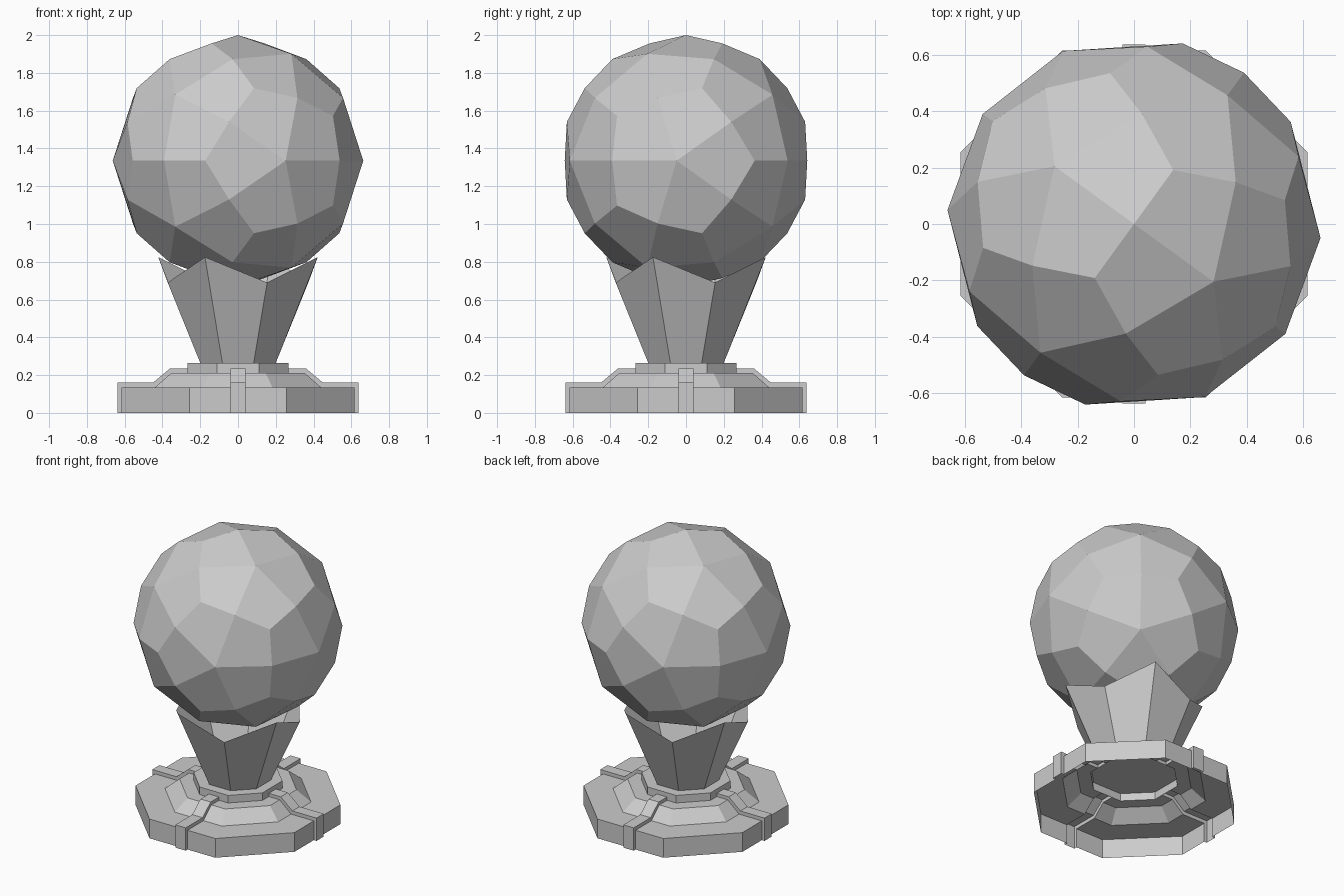
import bpy, bmesh, math
from mathutils import Matrix, Vector

if "Cube" in bpy.data.objects:
    bpy.data.objects.remove(bpy.data.objects["Cube"])

T8 = math.tan(math.pi / 8)
RIB = 0.04  # half width of a rib


def finish(bm, name):
    bmesh.ops.remove_doubles(bm, verts=bm.verts, dist=1e-5)
    bmesh.ops.recalc_face_normals(bm, faces=bm.faces)
    mesh = bpy.data.meshes.new(name)
    bm.to_mesh(mesh)
    bm.free()
    ob = bpy.data.objects.new(name, mesh)
    bpy.context.collection.objects.link(ob)
    return ob


def spin(k, x, y, z):
    return Matrix.Rotation(k * math.pi / 2, 3, 'Z') @ Vector((x, y, z))


# Octagonal base shell with four raised rib channels, open underneath
base_path = [(.617, 0), (.617, .135), (.44, .135), (.352, .212),
             (.267, .212), (.267, .265), (.2, .265)]
rib_path = [(.638, 0), (.638, .16), (.45, .16), (.36, .235), (.267, .235)]

bm = bmesh.new()


def ring(a, z):
    offsets = (-a * T8, -RIB, RIB, a * T8)
    return [bm.verts.new(spin(k, a, o, z)) for k in range(4) for o in offsets]


rings = [ring(a, z) for a, z in base_path]
for i in range(len(rings) - 1):
    lo, hi = rings[i], rings[i + 1]
    for j in range(16):
        if j % 4 == 1 and i < len(rib_path) - 1:
            continue  # the rib channel replaces this strip
        n = (j + 1) % 16
        bm.faces.new((lo[j], lo[n], hi[n], hi[j]))
for k in range(4):
    left = [bm.verts.new(spin(k, a, -RIB, z)) for a, z in rib_path]
    right = [bm.verts.new(spin(k, a, RIB, z)) for a, z in rib_path]
    for i in range(len(rib_path) - 1):
        b0, b1 = rings[i], rings[i + 1]
        l, r = 4 * k + 1, 4 * k + 2
        bm.faces.new((left[i], right[i], right[i + 1], left[i + 1]))
        bm.faces.new((b0[l], left[i], left[i + 1], b1[l]))
        bm.faces.new((right[i], b0[r], b1[r], right[i + 1]))
finish(bm, "ribbed_base")

# Flared eight-sided cup with alternating high and low rim points
bm = bmesh.new()
bottom, top = [], []
for k in range(8):
    a = math.radians(22.5 + 45 * k)
    r, z = (.457, .825) if k % 2 else (.403, .69)
    c, s = math.cos(a), math.sin(a)
    bottom.append(bm.verts.new((.2165 * c, .2165 * s, .265)))
    top.append(bm.verts.new((r * c, r * s, z)))
for k in range(8):
    n = (k + 1) % 8
    bm.faces.new((bottom[k], bottom[n], top[n], top[k]))
bm.faces.new(bottom[::-1])
finish(bm, "flared_cup")

# Faceted ball: each icosahedron face is split into three kites on the sphere
R, PHI = .665, (1 + 5 ** .5) / 2
src = bmesh.new()
for s in (-1, 1):
    for t in (-PHI, PHI):
        for p in ((0, s, t), (s, t, 0), (t, 0, s)):
            src.verts.new(p)
bmesh.ops.convex_hull(src, input=src.verts)
bm = bmesh.new()
turn = Matrix.Rotation(math.radians(54), 3, 'Z')


def on_ball(p):
    return bm.verts.new(turn @ p.normalized() * R + Vector((0, 0, 2 - R)))


for f in src.faces:
    v = [x.co.copy() for x in f.verts]
    for i in range(3):
        a, b, c = v[i], v[(i + 1) % 3], v[(i + 2) % 3]
        bm.faces.new([on_ball(p) for p in (a, a + b, a + b + c, a + c)])
src.free()
finish(bm, "faceted_ball")
